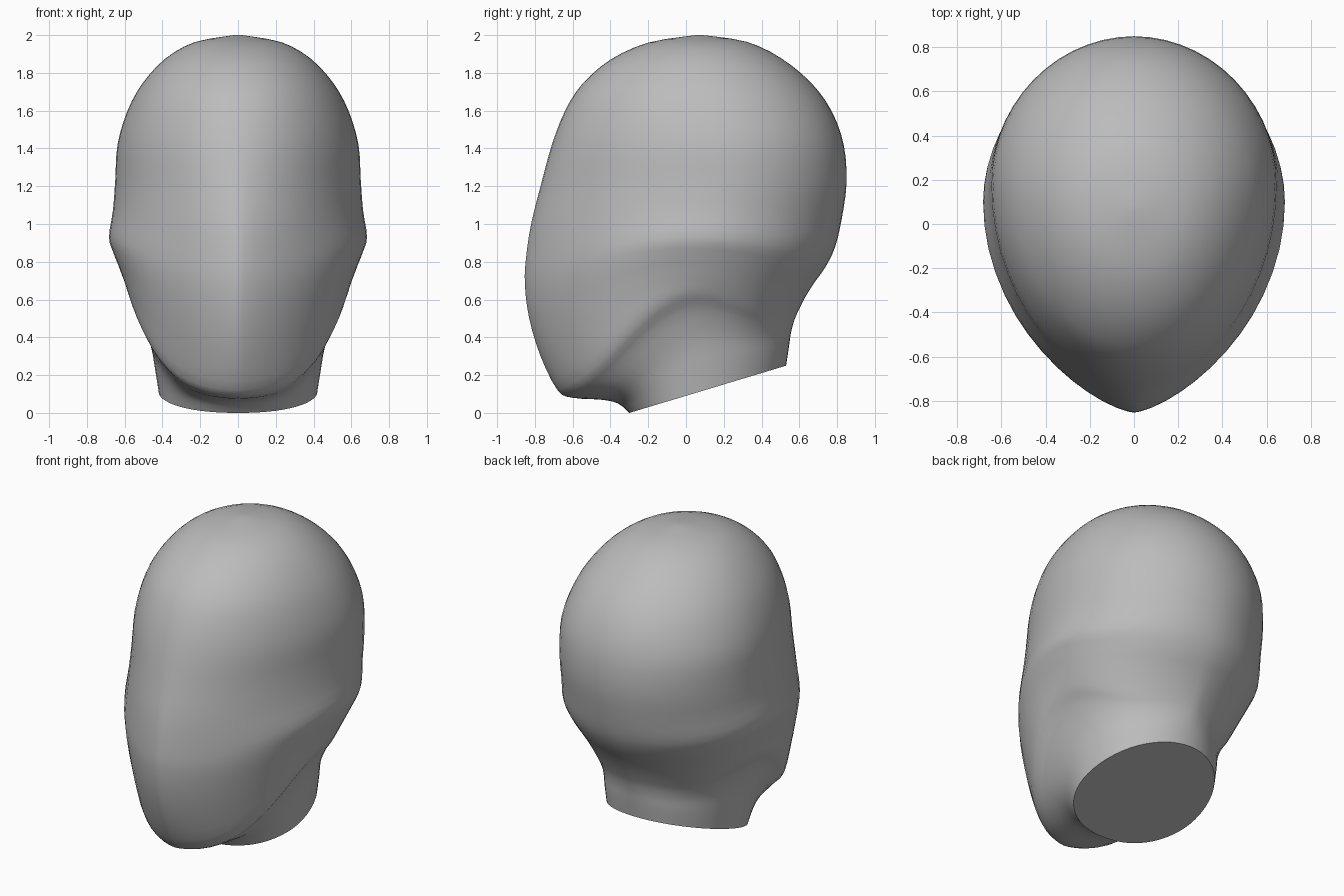
import bpy, bmesh, math

if "Cube" in bpy.data.objects:
    bpy.data.objects.remove(bpy.data.objects["Cube"])

SEG, STEPS = 56, 3

# Cross-sections from crown to neck cut:
# front y, front z, back y, back z, half width, y of widest point, side lift, front taper
SECTIONS = [
    (0.05, 2.00, 0.09, 2.00, 0.02, 0.07, 0.00, 1.0),
    (-0.20, 1.96, 0.32, 1.965, 0.23, 0.06, 0.00, 1.0),
    (-0.40, 1.87, 0.50, 1.88, 0.385, 0.08, 0.00, 1.0),
    (-0.55, 1.74, 0.66, 1.75, 0.505, 0.11, 0.00, 1.0),
    (-0.64, 1.60, 0.77, 1.60, 0.585, 0.14, 0.00, 1.05),
    (-0.71, 1.42, 0.835, 1.42, 0.638, 0.17, 0.00, 1.1),
    (-0.77, 1.20, 0.85, 1.22, 0.65, 0.17, 0.02, 1.2),
    (-0.82, 1.00, 0.825, 1.03, 0.662, 0.14, 0.06, 1.3),
    (-0.847, 0.82, 0.79, 0.88, 0.683, 0.10, 0.08, 1.4),
    (-0.853, 0.68, 0.74, 0.775, 0.66, 0.06, 0.12, 1.4),
    (-0.83, 0.50, 0.68, 0.69, 0.633, 0.04, 0.18, 1.4),
    (-0.77, 0.30, 0.63, 0.61, 0.605, 0.02, 0.24, 1.35),
    (-0.68, 0.12, 0.59, 0.53, 0.575, 0.00, 0.29, 1.25),
    (-0.60, 0.08, 0.57, 0.48, 0.52, 0.02, 0.25, 1.2),
    (-0.45, 0.07, 0.555, 0.42, 0.465, 0.04, 0.14, 1.1),
    (-0.36, 0.05, 0.545, 0.35, 0.44, 0.06, 0.05, 1.0),
    (-0.30, 0.00, 0.53, 0.25, 0.42, 0.07, 0.00, 0.9),
]


def smooth_rows(rows):
    """Catmull-Rom interpolation between neighbouring sections."""
    out = []
    for i in range(len(rows) - 1):
        p0, p1 = rows[max(i - 1, 0)], rows[i]
        p2, p3 = rows[i + 1], rows[min(i + 2, len(rows) - 1)]
        for s in range(STEPS):
            t = s / STEPS
            out.append([0.5 * (2 * b + (c - a) * t + (2 * a - 5 * b + 4 * c - d) * t * t
                               + (3 * b - a - 3 * c + d) * t ** 3)
                        for a, b, c, d in zip(p0, p1, p2, p3)])
    return out + [list(rows[-1])]


def section_points(row):
    """Egg-shaped ring, tapered to the front and lifted at the sides."""
    yf, zf, yb, zb, w, yw, lift, taper = row
    pts = []
    for k in range(SEG):
        a = 2 * math.pi * k / SEG
        c, s = math.cos(a), math.sin(a)
        power = taper if c > 0 else 1 + lift
        x = math.copysign(w * abs(s) ** power, s)
        y = yw - c * ((yw - yf) if c > 0 else (yb - yw))
        t = (y - yf) / (yb - yf)
        z = zf + (zb - zf) * t + lift * math.sin(math.pi * t) ** 2
        pts.append((x, y, z))
    return pts


# Head and neck as one skin
bm = bmesh.new()
rings = [[bm.verts.new(p) for p in section_points(r)] for r in smooth_rows(SECTIONS)]
for upper, lower in zip(rings, rings[1:]):
    for k in range(SEG):
        n = (k + 1) % SEG
        bm.faces.new((upper[k], upper[n], lower[n], lower[k]))
bm.faces.new(rings[0])           # crown
bm.faces.new(rings[-1])          # flat neck cut
bmesh.ops.recalc_face_normals(bm, faces=bm.faces)
mesh = bpy.data.meshes.new("head")
bm.to_mesh(mesh)
bm.free()

head = bpy.data.objects.new("head", mesh)
bpy.context.collection.objects.link(head)
grey = bpy.data.materials.new("plain grey")
grey.diffuse_color = (0.5, 0.5, 0.5, 1)
grey.use_nodes = True
grey.node_tree.nodes["Principled BSDF"].inputs["Base Color"].default_value = grey.diffuse_color
mesh.materials.append(grey)

bpy.context.view_layer.objects.active = head
head.select_set(True)
bpy.ops.object.shade_smooth_by_angle(angle=math.radians(50))
